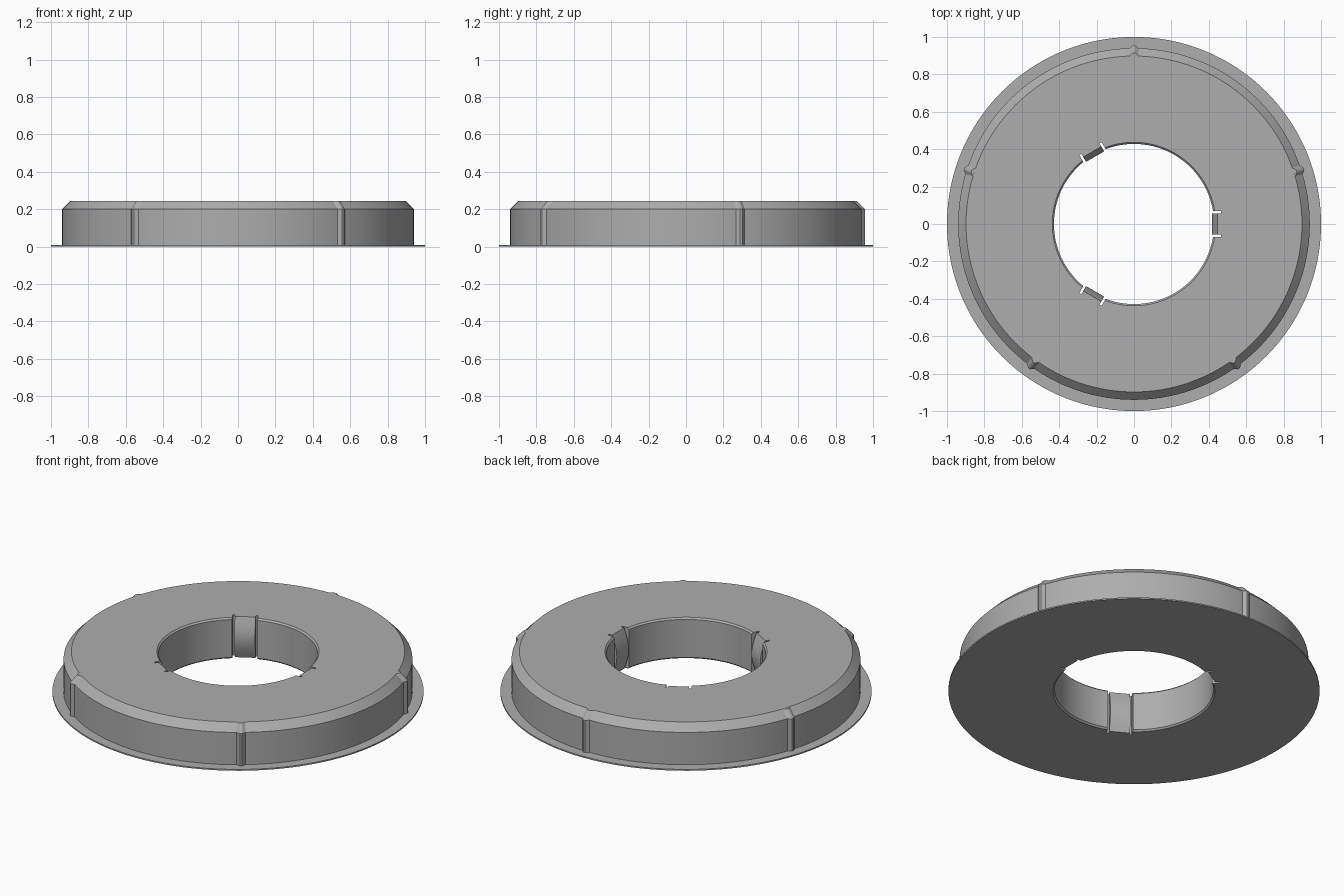
import bpy, bmesh, math
from mathutils import Matrix

if "Cube" in bpy.data.objects:
    bpy.data.objects.remove(bpy.data.objects["Cube"])

grey = bpy.data.materials.new("plain grey")
grey.diffuse_color = (0.42, 0.42, 0.42, 1)
grey.use_nodes = True
grey.node_tree.nodes["Principled BSDF"].inputs["Base Color"].default_value = grey.diffuse_color


def make(name, bm):
    bmesh.ops.recalc_face_normals(bm, faces=bm.faces)
    me = bpy.data.meshes.new(name)
    bm.to_mesh(me)
    bm.free()
    me.materials.append(grey)
    ob = bpy.data.objects.new(name, me)
    bpy.context.collection.objects.link(ob)
    return ob


def smooth(ob):
    bpy.ops.object.select_all(action='DESELECT')
    ob.select_set(True)
    bpy.context.view_layer.objects.active = ob
    bpy.ops.object.shade_smooth_by_angle(angle=math.radians(25))


def lathe(profile, steps):
    """Full ring from a closed (radius, z) profile."""
    bm = bmesh.new()
    rings = [[bm.verts.new((r * math.cos(a), r * math.sin(a), z)) for r, z in profile]
             for a in (2 * math.pi * i / steps for i in range(steps))]
    n = len(profile)
    for i in range(steps):
        p, q = rings[i], rings[(i + 1) % steps]
        for j in range(n):
            bm.faces.new((p[j], q[j], q[(j + 1) % n], p[(j + 1) % n]))
    return bm


def loft(sections, angle):
    """Solid through equal-sized point loops, turned about z."""
    bm = bmesh.new()
    loops = [[bm.verts.new(p) for p in s] for s in sections]
    n = len(loops[0])
    for p, q in zip(loops, loops[1:]):
        for j in range(n):
            bm.faces.new((p[j], p[(j + 1) % n], q[(j + 1) % n], q[j]))
    bm.faces.new(loops[0])
    bm.faces.new(loops[-1])
    bm.transform(Matrix.Rotation(angle, 4, 'Z'))
    return bm


# Ring body with thin flange, chamfered rim and eased hole edges
body = make("ring_body", lathe([
    (0.437, 0), (1.0, 0), (1.0, 0.008), (0.94, 0.008), (0.94, 0.2), (0.898, 0.243),
    (0.437, 0.243), (0.428, 0.234), (0.428, 0.009)], 160))

# Pockets around the three spring clips
for k in range(3):
    a = math.radians(120 * k)
    box = [(0.38, -0.069), (0.466, -0.069), (0.466, 0.069), (0.38, 0.069)]
    cutter = make("clip_pocket_cutter", loft(
        [[(x, y, z) for x, y in box] for z in (-0.1, 0.4)], a))
    cutter.hide_render = True
    mod = body.modifiers.new("pocket", 'BOOLEAN')
    mod.operation = 'DIFFERENCE'
    mod.solver = 'EXACT'
    mod.object = cutter
    bpy.context.view_layer.objects.active = body
    bpy.ops.object.modifier_apply(modifier=mod.name)
    bpy.data.objects.remove(cutter)
smooth(body)

# Spring clips bulging into the hole at mid height
for k in range(3):
    a = math.radians(120 * k)
    face = [(0.446 - 0.03 * math.sin(math.pi * i / 12), 0.243 * i / 12) for i in range(13)]
    prof = [(0.468, 0)] + face + [(0.468, 0.243)]
    smooth(make(f"spring_clip_{k + 1}", loft(
        [[(x, y, z) for x, z in prof] for y in (-0.056, 0.056)], a)))

# Five ribs on the rim, following its chamfer
for k in range(5):
    a = math.radians(90 + 72 * k)
    sec = [(0.88, -0.026), (0.938, -0.026), (0.956, -0.006),
           (0.956, 0.006), (0.938, 0.026), (0.88, 0.026)]
    levels = [(0.004, 0), (0.2, 0), (0.2429, -0.042)]
    smooth(make(f"rim_rib_{k + 1}", loft(
        [[(x + dx, y, z) for x, y in sec] for z, dx in levels], a)))
